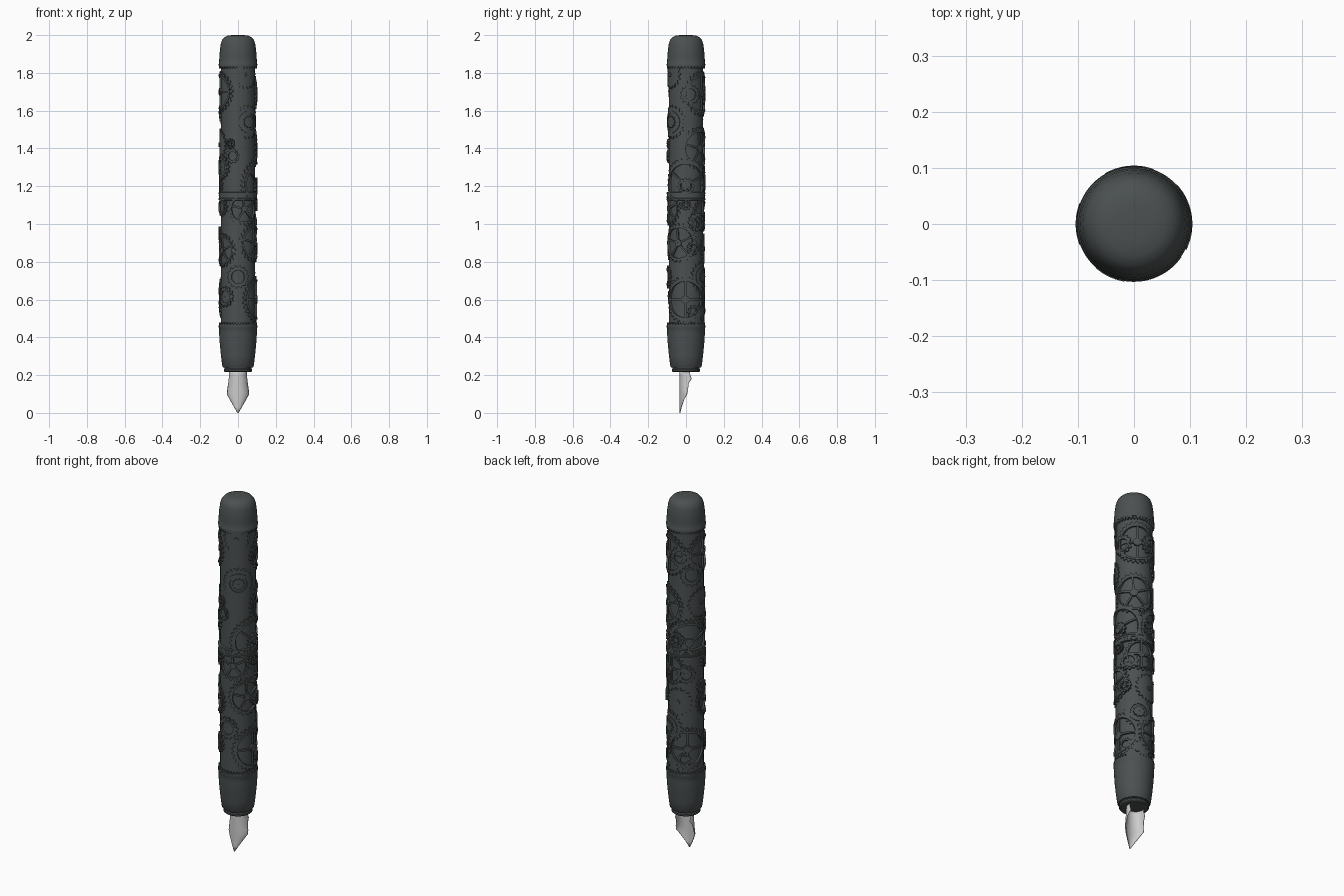
import bpy, bmesh, math
from math import sin, cos, pi, radians

cube = bpy.data.objects.get("Cube")
if cube:
    bpy.data.objects.remove(cube)


def material(name, rgb, rough):
    m = bpy.data.materials.new(name)
    m.use_nodes = True
    m.diffuse_color = (*rgb, 1)
    bsdf = m.node_tree.nodes["Principled BSDF"]
    bsdf.inputs["Base Color"].default_value = (*rgb, 1)
    bsdf.inputs["Roughness"].default_value = rough
    return m


DARK = material("dark gunmetal", (0.07, 0.08, 0.081), 0.5)
STEEL = material("pale steel", (0.6, 0.6, 0.6), 0.4)
CORE = 0.091      # barrel radius
BAND_Z = 1.147    # where cap and barrel meet


def finish(name, bm, mat=DARK, angle=35):
    bmesh.ops.recalc_face_normals(bm, faces=bm.faces)
    me = bpy.data.meshes.new(name)
    bm.to_mesh(me)
    bm.free()
    me.materials.append(mat)
    ob = bpy.data.objects.new(name, me)
    bpy.context.collection.objects.link(ob)
    bpy.ops.object.select_all(action='DESELECT')
    ob.select_set(True)
    bpy.context.view_layer.objects.active = ob
    bpy.ops.object.shade_smooth_by_angle(angle=radians(angle))
    return ob


def skin(bm, rows, closed):
    """Join rows of vertices with quads."""
    for a, b in zip(rows, rows[1:]):
        n = len(a)
        for i in range(n if closed else n - 1):
            j = (i + 1) % n
            bm.faces.new((a[i], a[j], b[j], b[i]))


def lathe(name, profile, seg=64):
    bm = bmesh.new()
    rows = [[bm.verts.new((r * sin(2 * pi * i / seg), -r * cos(2 * pi * i / seg), z))
             for i in range(seg)] for r, z in profile]
    skin(bm, rows, True)
    bm.faces.new(rows[0])
    bm.faces.new(rows[-1])
    return finish(name, bm)


class Wrap:
    """Places flat gear coordinates onto the round barrel."""

    def __init__(self, bm, phi, z):
        self.bm, self.phi, self.z = bm, radians(phi), z
        upper = z > BAND_Z
        self.low = BAND_Z if upper else 0.45
        self.high = 1.85 if upper else BAND_Z

    def vert(self, u, v, r):
        a = self.phi + u / 0.098
        z = min(max(self.z + v, self.low), self.high)
        return self.bm.verts.new((r * sin(a), -r * cos(a), z))

    def ring(self, inner, outer, top, teeth=0, depth=0.011):
        n = teeth * 4 if teeth else 36
        steps = max(1, round((outer - inner) / 0.015))
        path = [(0, CORE - 0.004)] + [(s / steps, top) for s in range(steps + 1)] + [(1, CORE - 0.004)]
        rows = []
        for t, r in path:
            row = []
            for i in range(n):
                a = 2 * pi * i / n
                edge = outer - (depth if teeth and i % 4 > 1 else 0)
                d = inner + (edge - inner) * t
                row.append(self.vert(d * cos(a), d * sin(a), r))
            rows.append(row)
        skin(self.bm, rows, True)

    def spokes(self, count, inner, outer, width, top, turn):
        for k in range(count):
            a = 2 * pi * k / count + turn
            rows = []
            for s in range(7):
                d = inner + (outer - inner) * s / 6
                rows.append([self.vert(d * cos(a) - w * sin(a), d * sin(a) + w * cos(a), r)
                             for w, r in ((-width, CORE - 0.004), (-width, top),
                                          (width, top), (width, CORE - 0.004))])
            skin(self.bm, rows, False)


def gear(kind, phi, z, r):
    bm = bmesh.new()
    w = Wrap(bm, phi, z)
    teeth = max(10, round(r * 230))
    depth = min(0.012, r * 0.16)
    if kind == "ring":        # raised rim around a low disc
        w.ring(r * 0.6, r, 0.1, teeth, depth)
        w.ring(r * 0.56, r * 0.74, 0.103)
        w.ring(0.001, r * 0.6, 0.095)
    elif kind == "disc":      # plain plate with a pin
        w.ring(0.001, r, 0.097, teeth, depth)
        w.ring(0.001, 0.012, 0.102)
    elif kind == "stack":     # concentric steps
        w.ring(0.001, r, 0.096, teeth, depth)
        w.ring(r * 0.5, r * 0.65, 0.1)
        w.ring(0.001, r * 0.36, 0.103, 10, 0.005)
    elif kind == "flower":    # small pinion with a pierced face
        w.ring(r * 0.65, r, 0.104, 12, depth)
        w.spokes(6, 0.002, r * 0.7, 0.002, 0.103, 0)
        w.ring(0.001, r * 0.3, 0.104)
    else:                     # large spoked wheel
        count = int(kind[-1])
        w.ring(r * 0.78, r, 0.098, teeth, depth)
        w.ring(r * 0.76, r * 0.85, 0.102)
        w.spokes(count, 0.01, r * 0.8, 0.005, 0.1, 0 if count == 4 else 0.4)
        w.ring(0.001, r * 0.17, 0.102)
    return finish(kind.rstrip("345") + "_gear", bm, angle=30)


# Main turned parts
lathe("barrel", [(CORE, 0.4), (CORE, 1.9)])
lathe("cap_end", [(0.09, 1.836), (0.102, 1.838), (0.102, 1.848), (0.1, 1.852), (0.099, 1.88),
                  (0.096, 1.92), (0.091, 1.955), (0.084, 1.975), (0.072, 1.989), (0.055, 1.997),
                  (0.03, 2.0), (0.001, 2.0)])
lathe("grip", [(0.07, 0.24), (0.078, 0.24), (0.083, 0.247), (0.09, 0.3), (0.096, 0.36),
               (0.1, 0.42), (0.1, 0.448), (0.102, 0.452), (0.102, 0.462), (0.09, 0.464)])
lathe("grip_ring", [(0.045, 0.217), (0.07, 0.217), (0.075, 0.222), (0.075, 0.23), (0.071, 0.235), (0.071, 0.245)])
lathe("middle_band", [(0.09, 1.125), (0.102, 1.127), (0.102, 1.135), (0.1, 1.137), (0.1, 1.158),
                      (0.102, 1.16), (0.102, 1.168), (0.09, 1.17)])


# Crown teeth beside the cap end and the grip
def crown(name, base, tip, count=36):
    bm = bmesh.new()
    n = count * 4
    rows = []
    for r, t in ((CORE - 0.002, 0), (0.101, 0), (0.101, 1), (CORE - 0.002, 1)):
        rows.append([bm.verts.new((r * sin(2 * pi * i / n), -r * cos(2 * pi * i / n),
                                   base + (tip - base) * t * (1 if i % 4 < 2 else 0.4)))
                     for i in range(n)])
    skin(bm, rows, True)
    finish(name, bm, angle=30)


crown("cap_teeth", 1.84, 1.822)
crown("grip_teeth", 0.46, 0.478)

# Gears: position round the barrel in degrees, height, radius
GEARS = {
    "spoked5": [(65, 0.9, 0.105), (140, 1.4, 0.115), (20, 1.08, 0.09), (300, 0.86, 0.09)],
    "spoked4": [(88, 0.6, 0.125), (150, 1.69, 0.12), (220, 0.61, 0.12), (280, 1.7, 0.11), (162, 1.05, 0.09)],
    "spoked3": [(90, 1.21, 0.14), (225, 1.21, 0.13)],
    "disc": [(29, 1.79, 0.075), (150, 0.5, 0.075), (270, 1.42, 0.085), (190, 0.87, 0.08)],
    "stack": [(36, 1.54, 0.09), (155, 0.72, 0.085)],
    "ring": [(342, 1.36, 0.04), (295, 1.3, 0.065), (295, 1.09, 0.05), (103, 1.685, 0.055),
             (125, 1.01, 0.05), (0, 0.72, 0.062), (315, 0.615, 0.055), (115, 0.535, 0.036),
             (198, 1.69, 0.06), (234, 1.59, 0.065), (215, 1.03, 0.052), (210, 0.55, 0.036)],
    "flower": [(90, 1.2, 0.045), (335, 1.425, 0.027), (185, 1.22, 0.042), (270, 0.95, 0.036),
               (90, 1.1, 0.03), (112, 0.87, 0.036)],
}
for kind, places in GEARS.items():
    for phi, z, r in places:
        gear(kind, phi, z, r)

# Nib: a curled plate, height / half width / curl depth / curl angle
bm = bmesh.new()
rows = []
for z, w, d, ang in ((0.23, 0.044, 0.05, 100), (0.2, 0.046, 0.055, 105), (0.18, 0.048, 0.062, 110),
                     (0.155, 0.051, 0.046, 90), (0.12, 0.056, 0.042, 80), (0.1, 0.058, 0.038, 75),
                     (0.07, 0.042, 0.022, 70), (0.03, 0.019, 0.008, 60), (0.0, 0.002, 0.001, 50)):
    a = radians(ang)
    rows.append([bm.verts.new((w * sin(t / 8 * a) / sin(min(a, pi / 2)),
                               -0.032 + d * (1 - cos(t / 8 * a)) / (1 - cos(a)), z))
                 for t in range(-8, 9)])
skin(bm, rows, False)
nib = finish("nib", bm, STEEL, 50)
thick = nib.modifiers.new("thickness", 'SOLIDIFY')
thick.thickness = 0.003
thick.offset = 0
